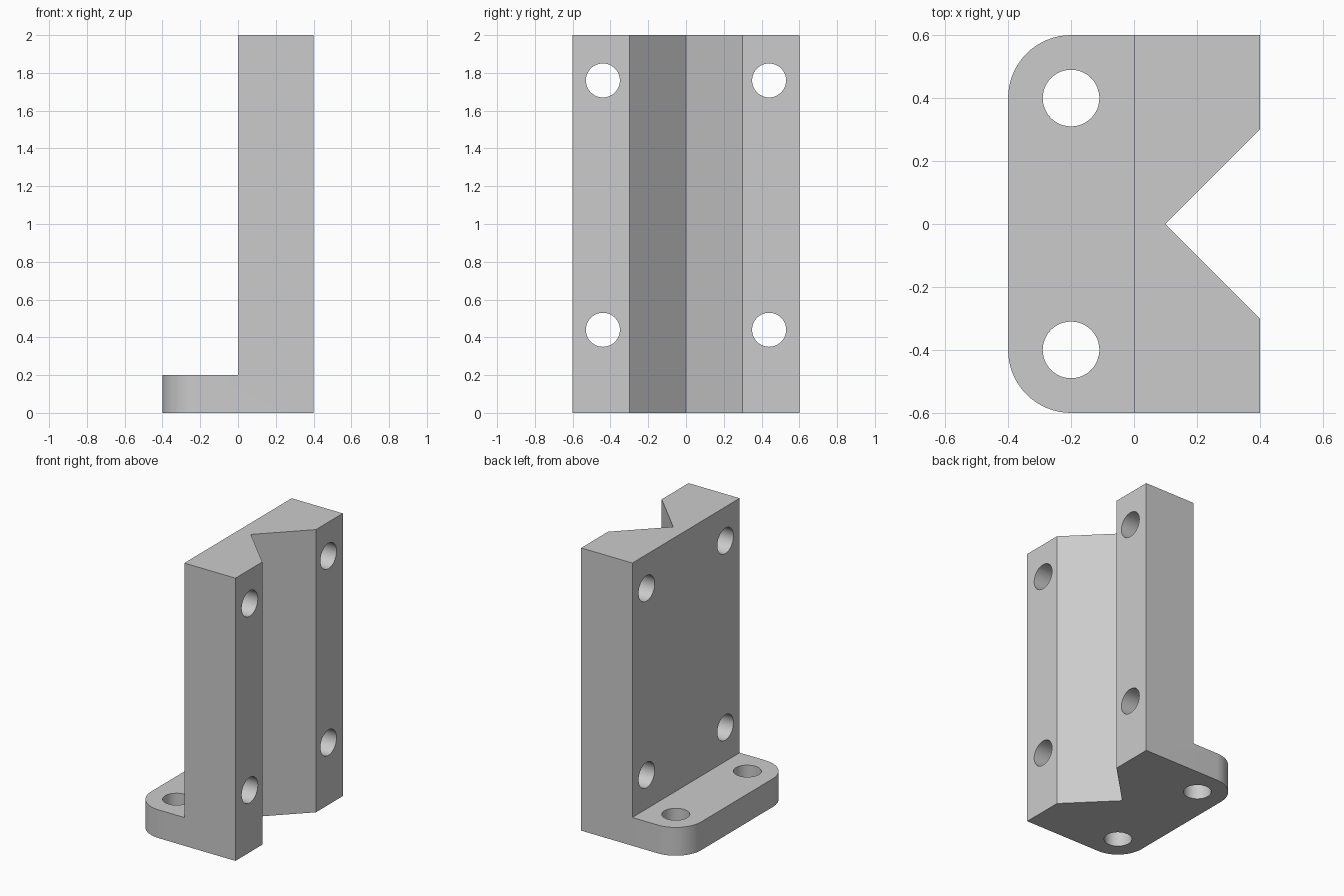
import bpy, bmesh, math
from mathutils import Matrix, Vector

if "Cube" in bpy.data.objects:
    bpy.data.objects.remove(bpy.data.objects["Cube"], do_unlink=True)

# Plain grey material
grey = bpy.data.materials.new("plain grey")
grey.use_nodes = True
colour = (0.6, 0.6, 0.6, 1)
grey.diffuse_color = colour
grey.node_tree.nodes["Principled BSDF"].inputs["Base Color"].default_value = colour


def add_object(name, bm):
    bmesh.ops.recalc_face_normals(bm, faces=bm.faces)
    mesh = bpy.data.meshes.new(name)
    bm.to_mesh(mesh)
    bm.free()
    mesh.materials.append(grey)
    obj = bpy.data.objects.new(name, mesh)
    bpy.context.collection.objects.link(obj)
    return obj


def prism(points, direction):
    bm = bmesh.new()
    face = bm.faces.new([bm.verts.new(p) for p in points])
    ext = bmesh.ops.extrude_face_region(bm, geom=[face], use_keep_orig=True)
    moved = [v for v in ext["geom"] if isinstance(v, bmesh.types.BMVert)]
    bmesh.ops.translate(bm, verts=moved, vec=Vector(direction))
    return bm


def hole_cutter(name, centre, depth, rotation=Matrix()):
    bm = bmesh.new()
    bmesh.ops.create_cone(bm, cap_ends=True, segments=48, radius1=0.09,
                          radius2=0.09, depth=depth,
                          matrix=Matrix.Translation(centre) @ rotation)
    return add_object(name, bm)


# L-shaped body: upright block with a low foot
profile = [(-0.4, 0), (0.4, 0), (0.4, 2), (0, 2), (0, 0.2), (-0.4, 0.2)]
bm = prism([(x, -0.6, z) for x, z in profile], (0, 1.2, 0))

# Rounded outer corners of the foot
corners = [e for e in bm.edges
           if all(v.co.x < -0.39 for v in e.verts)
           and abs(e.verts[0].co.z - e.verts[1].co.z) > 0.1]
bmesh.ops.bevel(bm, geom=corners, offset=0.2, segments=16, profile=0.5,
                affect='EDGES')
bracket = add_object("v_block_bracket", bm)

# V groove along the full height
groove = [(0.1, 0), (0.5, -0.4), (0.5, 0.4)]
cutters = [add_object("groove_cutter",
                      prism([(x, y, -0.1) for x, y in groove], (0, 0, 2.2)))]

# Vertical holes in the foot and cross holes in the upright
sideways = Matrix.Rotation(math.pi / 2, 4, 'Y')
for side in (-1, 1):
    cutters.append(hole_cutter("foot_hole_cutter", (-0.2, side * 0.4, 0.1), 0.4))
    for z in (0.44, 1.76):
        cutters.append(hole_cutter("upright_hole_cutter",
                                   (0.2, side * 0.44, z), 0.6, sideways))

bpy.ops.object.select_all(action='DESELECT')
bpy.context.view_layer.objects.active = bracket
bracket.select_set(True)
for cutter in cutters:
    cutter.hide_render = True
    mod = bracket.modifiers.new("cut", 'BOOLEAN')
    mod.operation = 'DIFFERENCE'
    mod.solver = 'EXACT'
    mod.object = cutter
    bpy.ops.object.modifier_apply(modifier=mod.name)
    bpy.data.objects.remove(cutter, do_unlink=True)

bpy.ops.object.shade_smooth_by_angle(angle=math.radians(30))
